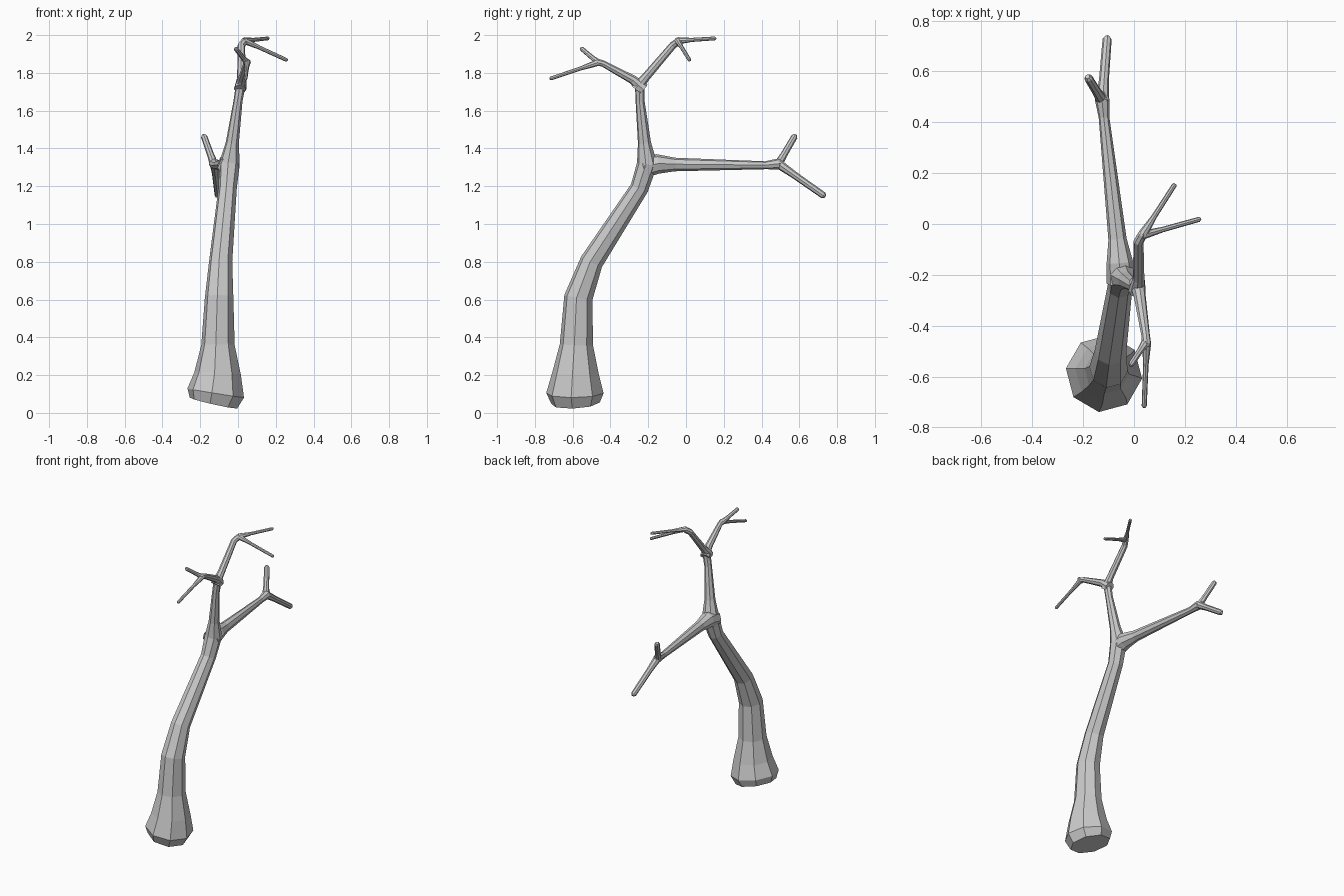
import bpy, bmesh
from math import cos, sin, tau, radians
from mathutils import Vector

SIDES = 8


def limb(name, pts, rounded=True):
    """Flat-sided tube through (x, y, z, radius) points, with a small rounded tip."""
    pos = [Vector(p[:3]) for p in pts]
    rad = [p[3] for p in pts]
    if rounded:
        d = (pos[-1] - pos[-2]).normalized()
        end, r = pos[-1].copy(), rad[-1]
        pos[-1] = end - d * r * 0.7
        pos.append(end)
        rad.append(r * 0.55)
    bm = bmesh.new()
    rings = []
    ref = Vector((cos(radians(-8)), sin(radians(-8)), 0))
    if abs((pos[1] - pos[0]).normalized().dot(ref)) > 0.8:
        ref = Vector((0, 0, 1))
    for i, (p, r) in enumerate(zip(pos, rad)):
        ahead = (pos[min(i + 1, len(pos) - 1)] - p).normalized()
        behind = (p - pos[max(i - 1, 0)]).normalized()
        t = (ahead + behind).normalized()
        ref = (ref - t * ref.dot(t)).normalized()
        side = t.cross(ref)
        rings.append([bm.verts.new(p + r * (ref * cos(tau * k / SIDES) + side * sin(tau * k / SIDES)))
                      for k in range(SIDES)])
    for a, b in zip(rings, rings[1:]):
        for k in range(SIDES):
            n = (k + 1) % SIDES
            bm.faces.new((a[k], a[n], b[n], b[k]))
    bm.faces.new(rings[0][::-1])
    bm.faces.new(rings[-1])
    bmesh.ops.recalc_face_normals(bm, faces=bm.faces)
    mesh = bpy.data.meshes.new(name)
    bm.to_mesh(mesh)
    bm.free()
    obj = bpy.data.objects.new(name, mesh)
    bpy.context.collection.objects.link(obj)
    return obj


# Trunk: flared tilted foot, bend, lean, then upright to the upper fork
limb("trunk", [
    (-0.130, -0.585, 0.052, 0.130), (-0.118, -0.588, 0.105, 0.153),
    (-0.108, -0.585, 0.210, 0.124), (-0.106, -0.580, 0.360, 0.089),
    (-0.100, -0.570, 0.610, 0.076), (-0.092, -0.500, 0.800, 0.062),
    (-0.055, -0.247, 1.190, 0.049), (-0.045, -0.205, 1.320, 0.055),
    (-0.030, -0.220, 1.430, 0.035), (0.000, -0.243, 1.650, 0.024),
    (0.018, -0.245, 1.760, 0.026)])

# Long side branch, flared where it leaves the trunk
limb("side_branch", [
    (-0.050, -0.230, 1.300, 0.058), (-0.056, -0.150, 1.318, 0.052),
    (-0.065, -0.060, 1.315, 0.036), (-0.118, 0.420, 1.311, 0.021),
    (-0.125, 0.490, 1.318, 0.029), (-0.127, 0.520, 1.320, 0.022)])

# Upper branches
limb("upper_front_branch", [
    (0.012, -0.225, 1.715, 0.032), (0.022, -0.280, 1.763, 0.024),
    (0.046, -0.440, 1.850, 0.017), (0.050, -0.485, 1.860, 0.019)])
limb("upper_back_branch", [
    (0.010, -0.265, 1.715, 0.032), (0.018, -0.215, 1.775, 0.023),
    (0.018, -0.070, 1.945, 0.020), (0.040, -0.030, 1.975, 0.019)])

# Pairs of end twigs: start, near start, tip
twigs = {
    "side": [((-0.125, 0.485, 1.310), 0.024, (-0.183, 0.580, 1.472), 0.017),
             ((-0.125, 0.480, 1.325), 0.026, (-0.105, 0.737, 1.145), 0.018)],
    "front": [((0.050, -0.465, 1.855), 0.018, (0.040, -0.722, 1.768), 0.010),
              ((0.050, -0.460, 1.850), 0.019, (-0.015, -0.557, 1.932), 0.012)],
    "back": [((0.035, -0.040, 1.970), 0.019, (0.162, 0.158, 1.983), 0.010),
             ((0.030, -0.045, 1.972), 0.018, (0.262, 0.020, 1.866), 0.010)],
}
for group, pair in twigs.items():
    for i, (a, ra, b, rb) in enumerate(pair, 1):
        mid = Vector(a).lerp(Vector(b), 0.35)
        limb(f"{group}_twig_{i}", [(*a, ra), (*mid, rb * 1.08), (*b, rb)])
